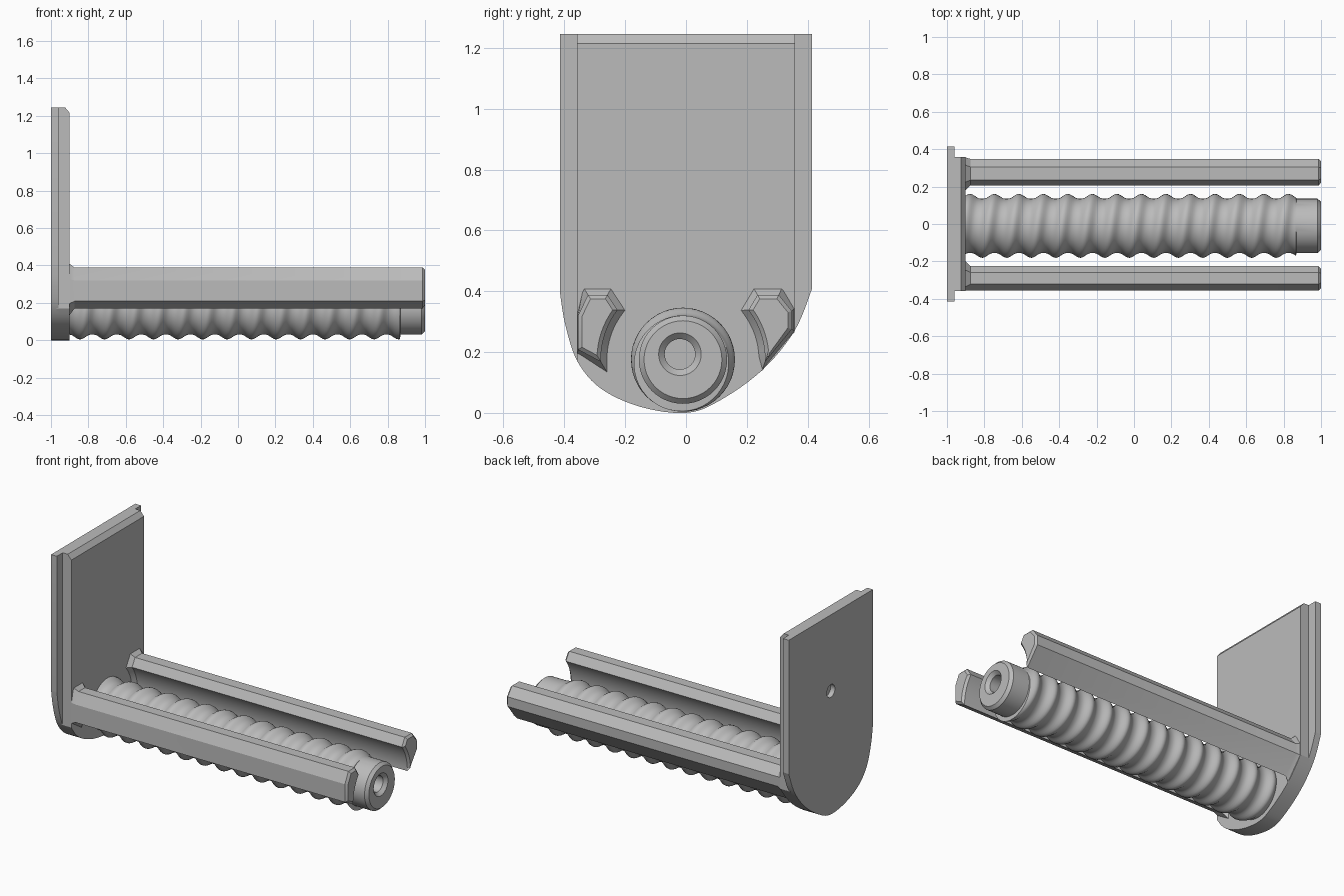
import bpy, bmesh, math
from mathutils import Vector

cube = bpy.data.objects.get("Cube")
if cube:
    bpy.data.objects.remove(cube, do_unlink=True)

grey = bpy.data.materials.new("plain grey")
grey.use_nodes = True
colour = (0.5, 0.5, 0.5, 1)
grey.diffuse_color = colour
grey.node_tree.nodes["Principled BSDF"].inputs["Base Color"].default_value = colour

AXIS_Y, AXIS_Z = -0.01, 0.175      # centre line of the screw
TAU = 2 * math.pi


def loft(name, rings, smooth=None):
    """Skin a list of closed rings of points and cap both ends."""
    bm = bmesh.new()
    loops = [[bm.verts.new(p) for p in ring] for ring in rings]
    n = len(loops[0])
    for a, b in zip(loops, loops[1:]):
        for i in range(n):
            j = (i + 1) % n
            bm.faces.new((a[i], a[j], b[j], b[i]))
    bm.faces.new(loops[0])
    bm.faces.new(loops[-1])
    bmesh.ops.recalc_face_normals(bm, faces=bm.faces)
    mesh = bpy.data.meshes.new(name)
    bm.to_mesh(mesh)
    bm.free()
    mesh.materials.append(grey)
    obj = bpy.data.objects.new(name, mesh)
    bpy.context.collection.objects.link(obj)
    bpy.ops.object.select_all(action='DESELECT')
    obj.select_set(True)
    bpy.context.view_layer.objects.active = obj
    if smooth:
        bpy.ops.object.shade_smooth_by_angle(angle=math.radians(smooth))
    return obj


def section(x, profile):
    return [(x, y, z) for y, z in profile]


def circle(x, r, y=AXIS_Y, z=AXIS_Z, n=48):
    return [(x, y + r * math.cos(TAU * i / n), z + r * math.sin(TAU * i / n))
            for i in range(n)]


def smooth_curve(pts, steps=6):
    """Catmull-Rom curve through the points."""
    p = [Vector(q) for q in [pts[0], *pts, pts[-1]]]
    out = []
    for a, b, c, d in zip(p, p[1:], p[2:], p[3:]):
        for s in range(steps):
            t = s / steps
            out.append(b + 0.5 * t * (c - a + t * (2 * a - 5 * b + 4 * c - d
                                                   + t * (3 * b - a - 3 * c + d))))
    return [tuple(v) for v in out + [p[-1]]]


# End plate: wide backing layer plus a narrower raised layer
TOP = 1.245
belly = smooth_curve([(-0.415, 0.40), (-0.397, 0.29), (-0.357, 0.17), (-0.28, 0.08),
                      (-0.15, 0.02), (0, 0), (0.11, 0.04), (0.25, 0.14),
                      (0.357, 0.27), (0.415, 0.41)])


def plate_profile(half, top):
    inner = [p for p in belly if abs(p[0]) <= half]
    return [(-half, top), (-half, inner[0][1])] + inner[1:-1] + [(half, inner[-1][1]), (half, top)]


backing = loft("plate_backing", [section(x, plate_profile(0.415, TOP)) for x in (-1, -0.96)], 20)
loft("plate_front_layer", [section(-0.97, plate_profile(0.358, TOP)),
                           section(-0.925, plate_profile(0.358, TOP)),
                           section(-0.90, plate_profile(0.358, TOP - 0.03))], 20)

# Small blind hole in the rear of the plate
cutter = loft("hole_cutter", [circle(x, 0.04, 0, 0.77, 32) for x in (-1.05, -0.965)])
cutter.hide_render = True
cut = backing.modifiers.new("hole", 'BOOLEAN')
cut.operation = 'DIFFERENCE'
cut.solver = 'EXACT'
cut.object = cutter
bpy.context.view_layer.objects.active = backing
bpy.ops.object.modifier_apply(modifier=cut.name)
bpy.data.objects.remove(cutter, do_unlink=True)

# Screw: single helical ridge, plain nose and countersunk socket
PITCH, CORE, RIDGE = 0.131, 0.145, 0.026
START, END, SEGS = -0.91, 0.867, 48


def thread_ring(x):
    ring = []
    for i in range(SEGS):
        a = TAU * i / SEGS
        wave = 0.5 + 0.5 * math.cos(TAU * (x + 0.877) / PITCH + a)
        r = CORE + RIDGE * wave ** 1.4
        ring.append((x, AXIS_Y + r * math.cos(a), AXIS_Z + r * math.sin(a)))
    return ring


count = 176
rings = [thread_ring(START + (END - START) * i / count) for i in range(count + 1)]
rings += [circle(END + 0.001, CORE), circle(0.982, CORE), circle(1.0, 0.128)]
SOCKET = (-0.02, 0.193)
rings += [circle(x, r, *SOCKET) for x, r in ((1.0, 0.07), (0.98, 0.05), (0.85, 0.05))]
loft("screw", rings, 35)


# Side rails: faceted outside, hollowed concentrically with the screw
def rail_profile(outer, z_top, z_bottom):
    """Outer points run top to bottom; the hollow is an arc back up."""
    side = math.copysign(1, outer[0][0])
    r = 0.27
    a0 = math.asin((z_bottom - AXIS_Z) / r)
    a1 = math.asin((z_top - AXIS_Z) / r)
    arc = [(AXIS_Y + side * r * math.cos(a), AXIS_Z + r * math.sin(a))
           for a in (a0 + (a1 - a0) * i / 10 for i in range(11))]
    return outer + arc


def offset(profile, d):
    """Grow or shrink a profile, keeping it within the plate."""
    pts = [Vector(p) for p in profile]
    n = len(pts)
    area = sum(pts[i - 1].x * pts[i].y - pts[i].x * pts[i - 1].y for i in range(n))
    turn = math.copysign(1, area)
    out = []
    for i, p in enumerate(pts):
        e = [(p - pts[i - 1]).normalized(), (pts[(i + 1) % n] - p).normalized()]
        n1, n2 = [Vector((v.y, -v.x)) * turn for v in e]
        q = p + (n1 + n2) * d / max(1 + n1.dot(n2), 0.5)
        out.append((max(-0.357, min(0.357, q.x)), q.y))
    return out


rails = {
    "front_rail": [(-0.258, 0.388), (-0.322, 0.388), (-0.355, 0.32), (-0.355, 0.208)],
    "back_rail": [(0.235, 0.388), (0.305, 0.388), (0.348, 0.335), (0.348, 0.275)],
}
for name, outer in rails.items():
    profile = rail_profile(outer, 0.338, 0.168)
    loft(name, [section(x, offset(profile, d)) for x, d in
                ((-0.905, 0.024), (-0.875, 0), (0.987, 0), (1.0, -0.013))], 25)
